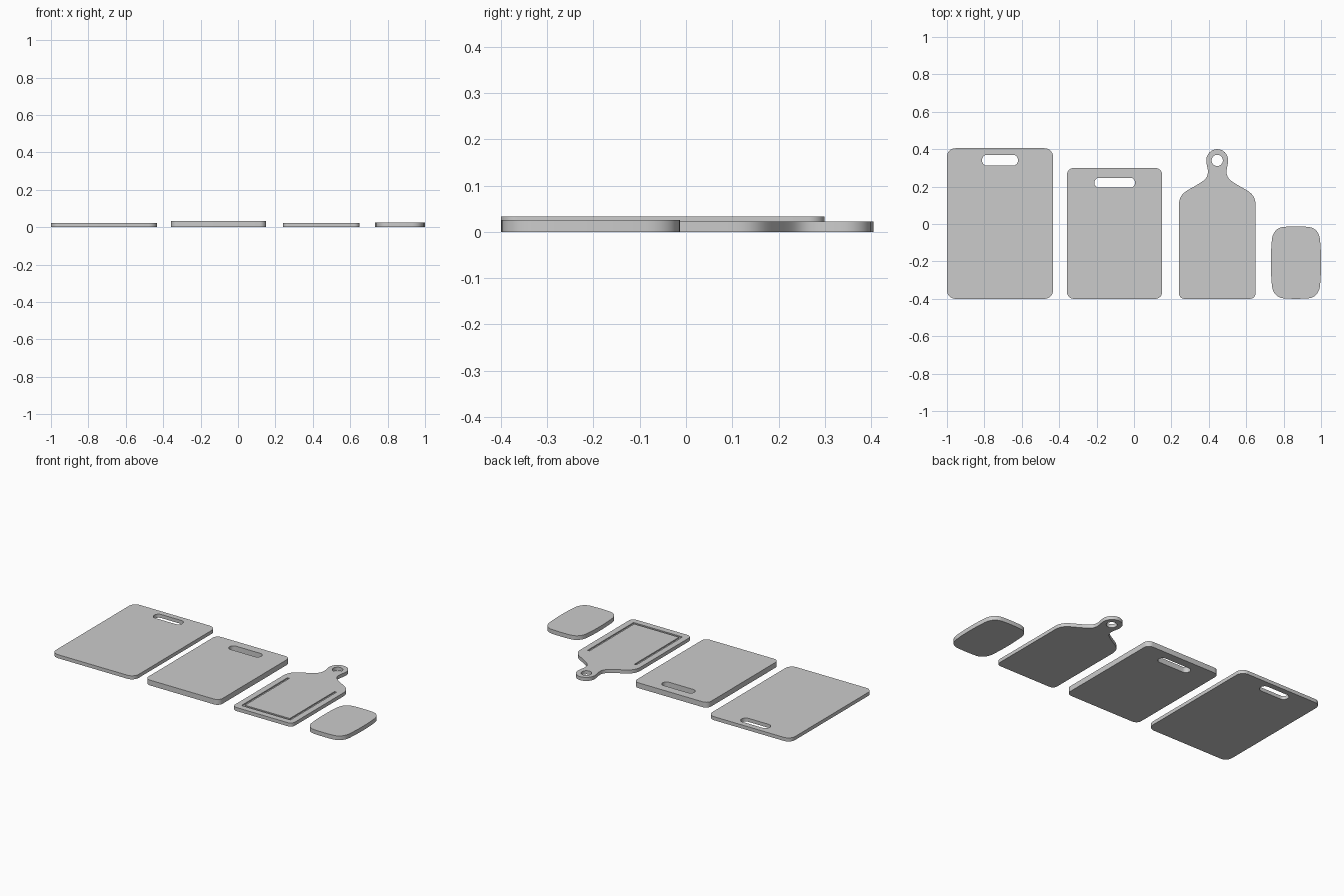
import bpy, bmesh, math
from mathutils import Vector
from mathutils.geometry import interpolate_bezier

if "Cube" in bpy.data.objects:
    bpy.data.objects.remove(bpy.data.objects["Cube"])


def rounded_rect(x0, x1, y0, y1, r, n=10):
    pts = []
    corners = [(x1 - r, y0 + r, -90), (x1 - r, y1 - r, 0), (x0 + r, y1 - r, 90), (x0 + r, y0 + r, 180)]
    for cx, cy, a in corners:
        for i in range(n + 1):
            t = math.radians(a + 90 * i / n)
            pts.append((cx + r * math.cos(t), cy + r * math.sin(t)))
    return pts


def circle(cx, cy, r, n=40):
    return [(cx + r * math.cos(2 * math.pi * i / n), cy + r * math.sin(2 * math.pi * i / n)) for i in range(n)]


def bezier_path(segments, n=10):
    pts = []
    for s in segments:
        pts += [(p.x, p.y) for p in interpolate_bezier(*[Vector((*q, 0)) for q in s], n)][:-1]
    return pts + [segments[-1][3]]


def mirrored(half, cx):
    # right half outline, bottom to top, reflected about x = cx
    left = [(-x, y) for x, y in reversed(half) if x > 1e-5]
    return [(cx + x, y) for x, y in half + left]


def plate(name, outlines, z0, z1):
    # filled outline (later outlines are holes) extruded from z0 to z1
    cu = bpy.data.curves.new(name, 'CURVE')
    cu.dimensions = '2D'
    cu.fill_mode = 'BOTH'
    cu.extrude = (z1 - z0) / 2
    for pts in outlines:
        sp = cu.splines.new('POLY')
        sp.points.add(len(pts) - 1)
        for p, (x, y) in zip(sp.points, pts):
            p.co = (x, y, 0, 1)
        sp.use_cyclic_u = True
    tmp = bpy.data.objects.new(name + "_outline", cu)
    bpy.context.collection.objects.link(tmp)
    bpy.context.view_layer.update()
    me = bpy.data.meshes.new_from_object(tmp.evaluated_get(bpy.context.evaluated_depsgraph_get()))
    bpy.data.objects.remove(tmp)
    bm = bmesh.new()
    bm.from_mesh(me)
    bmesh.ops.remove_doubles(bm, verts=bm.verts, dist=1e-5)
    bmesh.ops.translate(bm, verts=bm.verts, vec=(0, 0, (z0 + z1) / 2))
    bmesh.ops.dissolve_limit(bm, angle_limit=0.001, verts=bm.verts, edges=bm.edges)
    bmesh.ops.triangulate(bm, faces=[f for f in bm.faces if len(f.verts) > 4])
    bmesh.ops.recalc_face_normals(bm, faces=bm.faces)
    bm.to_mesh(me)
    bm.free()
    ob = bpy.data.objects.new(name, me)
    bpy.context.collection.objects.link(ob)
    return ob


def smooth(ob):
    bpy.ops.object.select_all(action='DESELECT')
    ob.select_set(True)
    bpy.context.view_layer.objects.active = ob
    bpy.ops.object.shade_smooth_by_angle(angle=math.radians(30))


# Two rectangular boards with grip slots
large = plate("large_board", [rounded_rect(-1, -0.433, -0.4, 0.405, 0.045),
                              rounded_rect(-0.813, -0.62, 0.312, 0.37, 0.028)], 0, 0.022)
thick = plate("thick_board", [rounded_rect(-0.358, 0.15, -0.4, 0.299, 0.035),
                              rounded_rect(-0.212, 0.006, 0.194, 0.247, 0.026)], 0, 0.033)

# Paddle board: lower corner, shoulder, neck and hanging ring
cx, hw = 0.445, 0.205
half = bezier_path([
    [(hw - 0.03, -0.4), (hw - 0.013, -0.4), (hw, -0.387), (hw, -0.37)]])
half += bezier_path([
    [(hw, 0.10), (hw, 0.165), (0.165, 0.175), (0.11, 0.208)],
    [(0.11, 0.208), (0.07, 0.232), (0.05, 0.245), (0.05, 0.28)],
    [(0.05, 0.28), (0.05, 0.30), (0.058, 0.315), (0.058, 0.342)]])
half += [(0.058 * math.cos(math.pi * i / 24), 0.342 + 0.058 * math.sin(math.pi * i / 24)) for i in range(1, 12)]
half.append((0, 0.40))
paddle = plate("paddle_board", [mirrored(half, cx), circle(cx, 0.34, 0.03)], 0, 0.022)

# Juice groove, a U around three sides
gw, g = 0.168, 0.014
groove = mirrored([(gw, -0.362), (gw, 0.09), (gw - g, 0.09), (gw - g, -0.362 + g)], cx)
cutter = plate("groove_cutter", [groove], 0.015, 0.03)
cutter.hide_render = True
mod = paddle.modifiers.new("groove", 'BOOLEAN')
mod.operation = 'DIFFERENCE'
mod.solver = 'EXACT'
mod.object = cutter
bpy.context.view_layer.objects.active = paddle
bpy.ops.object.modifier_apply(modifier=mod.name)
bpy.data.objects.remove(cutter)

# Small board with softly bulging sides
half = bezier_path([
    [(0, -0.4), (0.025, -0.4), (0.05, -0.399), (0.07, -0.397)],
    [(0.07, -0.397), (0.108, -0.392), (0.127, -0.36), (0.129, -0.325)],
    [(0.129, -0.325), (0.136, -0.25), (0.136, -0.163), (0.129, -0.088)],
    [(0.129, -0.088), (0.127, -0.053), (0.108, -0.021), (0.07, -0.016)],
    [(0.07, -0.016), (0.05, -0.014), (0.025, -0.013), (0, -0.013)]])
small = plate("small_board", [mirrored(half, 0.866)], 0, 0.026)

for board in (large, thick, paddle, small):
    smooth(board)
